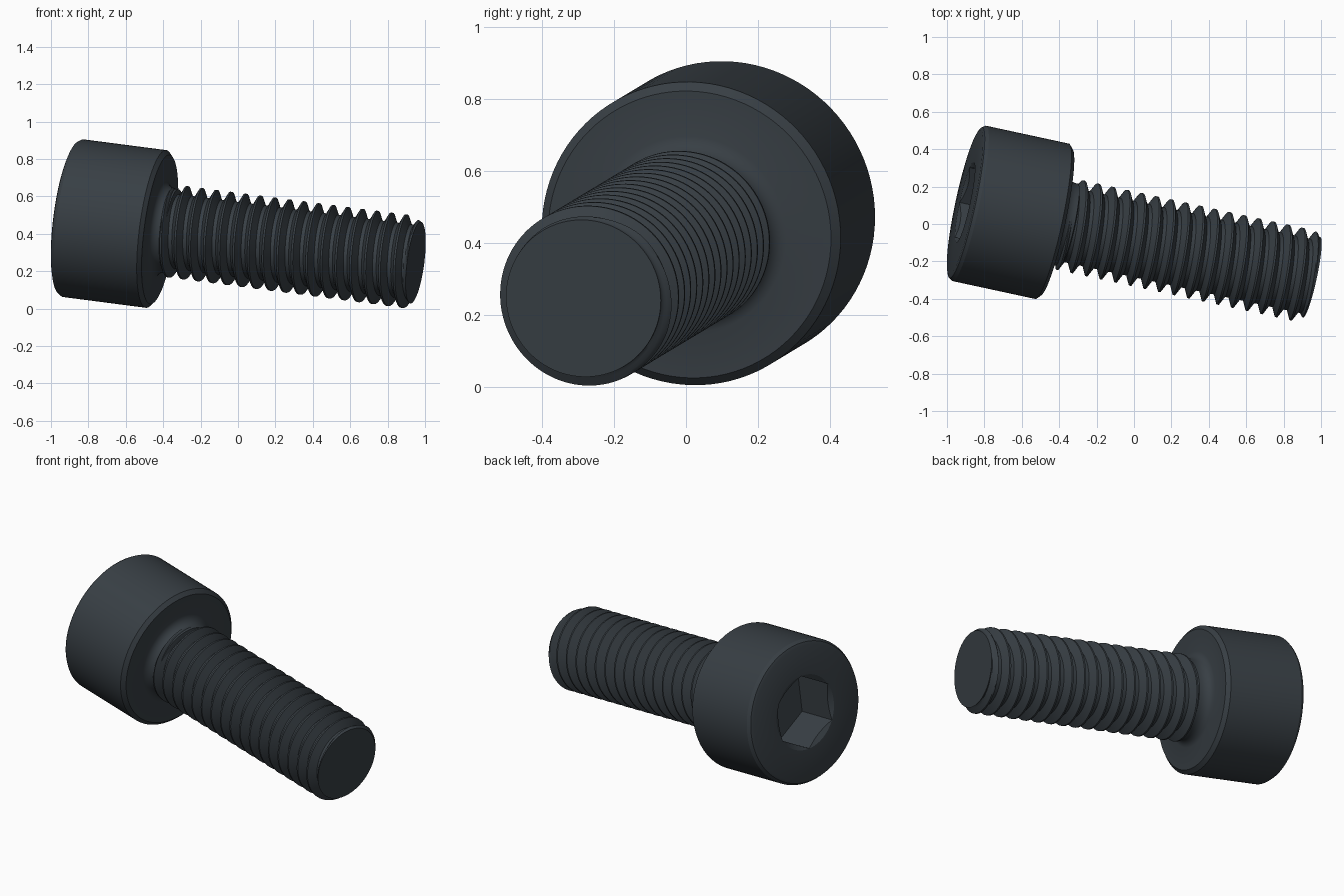
import bpy, bmesh
from math import cos, sin, pi, radians
from mathutils import Matrix, Vector

if "Cube" in bpy.data.objects:
    bpy.data.objects.remove(bpy.data.objects["Cube"])

SIDES = 96
steel = bpy.data.materials.new("black_steel")
steel.use_nodes = True
steel.diffuse_color = (0.039, 0.049, 0.058, 1)
steel.node_tree.nodes["Principled BSDF"].inputs["Base Color"].default_value = steel.diffuse_color

# Frame of the tilted screw: local z runs from the head to the tip
axis = Vector((1, -0.216, -0.13)).normalized()
side = (Vector((0, 1, 0)) - axis * axis.y).normalized()
up = axis.cross(side)
frame = Matrix((side, up, axis)).transposed().to_4x4()
frame.translation = (-0.88, 0.11, 0.483)


def polar(r, a, t):
    return (r * cos(a), r * sin(a), t)


def finish(bm, name):
    bmesh.ops.remove_doubles(bm, verts=bm.verts, dist=0.0002)
    bmesh.ops.holes_fill(bm, edges=[e for e in bm.edges if e.is_boundary], sides=0)
    bmesh.ops.recalc_face_normals(bm, faces=bm.faces)
    mesh = bpy.data.meshes.new(name)
    bm.to_mesh(mesh)
    bm.free()
    mesh.materials.append(steel)
    obj = bpy.data.objects.new(name, mesh)
    obj.matrix_world = frame
    bpy.context.collection.objects.link(obj)
    bpy.ops.object.select_all(action='DESELECT')
    obj.select_set(True)
    bpy.context.view_layer.objects.active = obj
    bpy.ops.object.shade_smooth_by_angle(angle=radians(30))


# Head: hexagonal socket with conical lead-in, chamfered rims, filleted neck
FACE, UNDER, SOCKET = -0.025, 0.477, 0.22


def hex_radius(a):
    return SOCKET * cos(pi / 6) / cos((a - pi / 6) % (pi / 3) - pi / 6)


def socket_loop(a):
    h = hex_radius(a)
    return [(h, FACE + 0.25), (h, FACE + (SOCKET - h) * 0.6), (SOCKET, FACE)]


outer = [(0.395, FACE), (0.412, -0.019), (0.425, 0), (0.425, 0.456), (0.402, UNDER),
         (0.275, UNDER), (0.258, 0.482), (0.243, 0.492), (0.232, 0.508),
         (0.226, 0.53), (0.226, 0.55), (0.19, 0.56)]
bm = bmesh.new()
columns = []
for i in range(SIDES):
    a = 2 * pi * i / SIDES
    columns.append([bm.verts.new(polar(r, a, t)) for r, t in socket_loop(a) + outer])
for i in range(SIDES):
    one, two = columns[i - 1], columns[i]
    for j in range(len(one) - 1):
        bm.faces.new((one[j], two[j], two[j + 1], one[j + 1]))
finish(bm, "socket_head")

# Shank: right-handed helical thread between START and END
START, END, PITCH, STEPS = 0.50, 1.887, 0.0805, 16
CREST, ROOT = 0.249, 0.2


def thread_radius(t, a):
    phase = ((t - 0.577) / PITCH - a / (2 * pi)) % 1
    d = min(phase, 1 - phase)                      # distance from the crest
    k = min(max((d - 1 / 16) / (5 / 16), 0), 1)
    r = CREST + (ROOT - CREST) * k
    start = min((t - START) / 0.035, 1)            # run-in beside the neck
    r = ROOT + (r - ROOT) * start
    r = min(r, 0.22 + (END - t) * 0.9)             # chamfered tip
    fill = max(1 - (END - t) / 0.02, 0)            # thread runs out at the tip
    return r + (0.22 - r) * fill


bm = bmesh.new()
turns = int((END - START) / PITCH) + 3
columns = []
for i in range(SIDES + 1):
    a = 2 * pi * i / SIDES
    column = []
    for j in range(turns * STEPS):
        t = 0.577 + PITCH * (j / STEPS + i / SIDES - 2)
        t = min(max(t, START), END)
        column.append(bm.verts.new(polar(thread_radius(t, a), a, t)))
    columns.append(column)
for one, two in zip(columns, columns[1:]):
    for j in range(len(one) - 1):
        quad = (one[j], two[j], two[j + 1], one[j + 1])
        if max(v.co.z for v in quad) - min(v.co.z for v in quad) > 1e-6:
            bm.faces.new(quad)
bmesh.ops.delete(bm, geom=[v for v in bm.verts if not v.link_faces], context='VERTS')
finish(bm, "threaded_shank")
